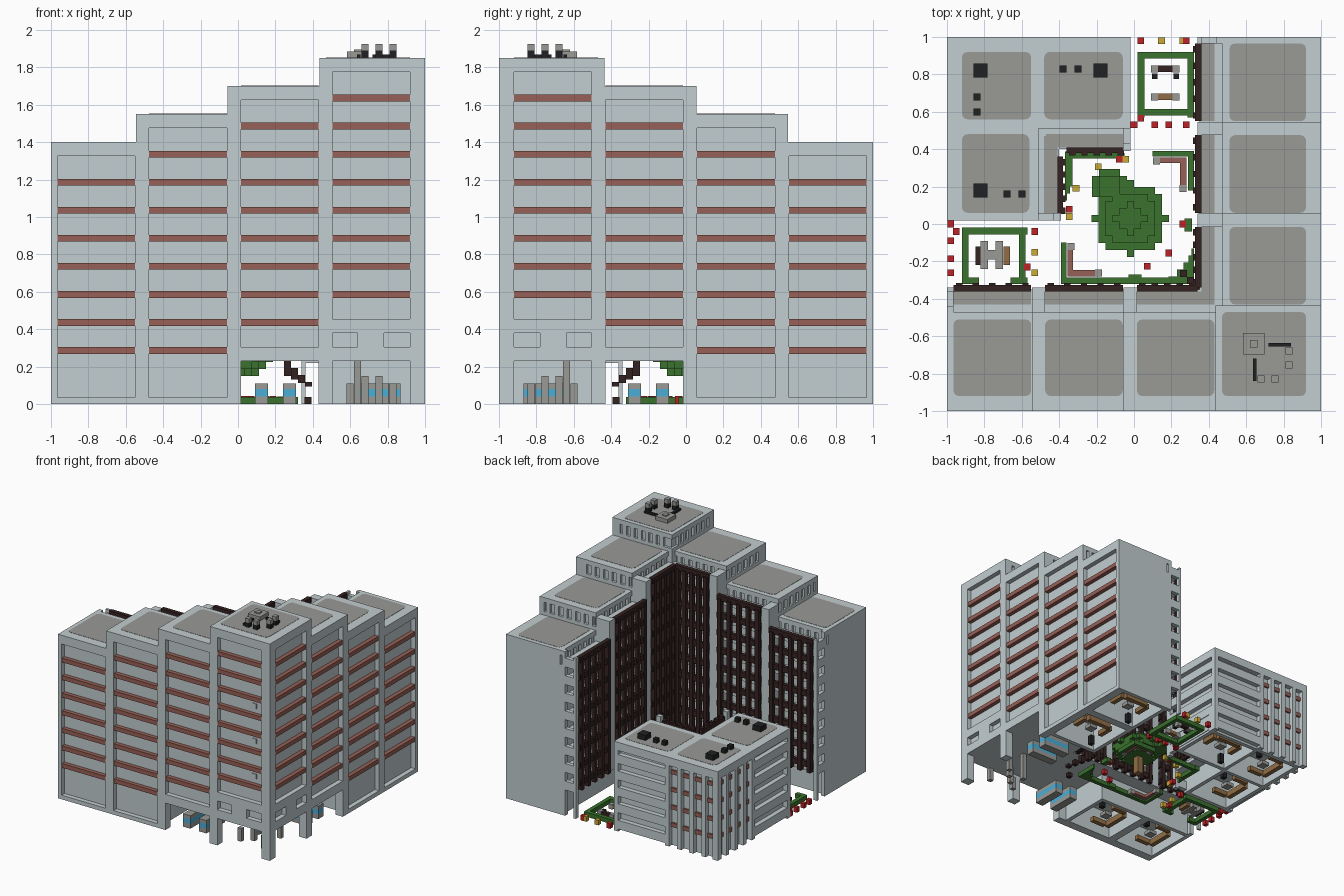
import bpy, bmesh, math

cube = bpy.data.objects.get("Cube")
if cube:
    bpy.data.objects.remove(cube)

COLORS = {
    "concrete": (.54, .61, .63), "roof_grey": (.32, .32, .305),
    "balcony_brown": (.31, .12, .095), "dark_timber": (.036, .016, .016),
    "leaf_green": (.043, .17, .027), "flower_red": (.5, .016, .02),
    "flower_yellow": (.6, .41, .035), "tan_wood": (.28, .155, .06),
    "glass_blue": (.07, .42, .68), "black_metal": (.014, .015, .016)}
mats = {}
for name, rgb in COLORS.items():
    m = bpy.data.materials.new(name)
    m.use_nodes = True
    m.diffuse_color = (*rgb, 1)
    m.node_tree.nodes["Principled BSDF"].inputs["Base Color"].default_value = (*rgb, 1)
    mats[name] = m
WALL, GREY, BROWN, DARK, GREEN, RED, YELLOW, TAN, BLUE, BLACK = COLORS
parts = {}


def add_box(part, mat, x0, x1, y0, y1, z0, z1, rounded):
    bm = parts.setdefault((part, mat), bmesh.new())
    verts = bmesh.ops.create_cube(bm, size=1)["verts"]
    for v in verts:
        v.co = ((x0 + x1) / 2 + v.co.x * (x1 - x0), (y0 + y1) / 2 + v.co.y * (y1 - y0),
                (z0 + z1) / 2 + v.co.z * (z1 - z0))
    if rounded:
        edges = {e for v in verts for e in v.link_edges
                 if abs(e.verts[0].co.z - e.verts[1].co.z) > 1e-4}
        bmesh.ops.bevel(bm, geom=list(edges), offset=rounded, segments=3,
                        profile=.5, affect='EDGES')


def box(part, mat, x0, x1, y0, y1, z0, z1, twin=True, rounded=0):
    """Box, plus its reflection across the site diagonal when twin is set."""
    add_box(part, mat, x0, x1, y0, y1, z0, z1, rounded)
    if twin:
        add_box("twin_" + part, mat, -y1, -y0, -x1, -x0, z0, z1, rounded)


def block(part, mat, x, y, size, z0, z1, twin=True):
    h = size / 2
    box(part, mat, x - h, x + h, y - h, y + h, z0, z1, twin)


def pad(part, x0, x1, y0, y1, z, twin, rounded=.03):
    box(part, GREY, x0, x1, y0, y1, z, z + .002, twin, rounded)


STEP, BACK, EDGE, BASE, U = .15, -.47, -.34, .23, .0375
floor_z = lambda k: BASE + STEP * k

# stepped towers: front wing, reflected into the right wing
starts = [-1, -.545, -.055, .435, 1]
for i in range(4):
    x0, x1 = starts[i:i + 2]
    left = -.965 + .49 * i
    right = left + .415
    top = 1.4 + STEP * i
    band = top - .12
    corner = i == 3
    rear = -.435 if corner else BACK
    inset = x0 + .02 if i else x0
    body_end = .96 if corner else x1
    box("tower_body", WALL, x0, body_end, -.96, rear, BASE, band, not corner)
    box("clerestory_body", WALL, inset, body_end, -.96, rear - .02, band, top, not corner)
    # facade frame around the recessed panel
    leg = -.96 if i < 2 else -.93
    box("facade_column", WALL, x0, left, -1, leg, 0, top)
    box("facade_column", WALL, right, x1, -1, leg, 0, top)
    box("facade_cornice", WALL, x0, x1, -1, -.96, top - .075, top)
    sill = 0 if i < 2 else BASE
    box("facade_sill", WALL, x0, x1, -1, -.96, sill, .035 if i < 2 else .305)
    if corner:
        box("facade_sill", WALL, x0, x1, -1, -.96, .38, .455)
        box("lintel_pier", WALL, .64, .78, -1, -.96, .3, .39)
    # balcony bars
    for k in range(7 if i == 0 else 8):
        z = .285 + STEP * (k + max(0, i - 1))
        box("balcony_bar", BROWN, left, right, -.995, -.955, z - .017, z + .019)
    # roof pad and clerestory piers, flush with the walls below
    pad("roof_pad", -BACK if corner else left, right, -.92, BACK if corner else -.51,
        top, not corner)
    for k in range(6):
        x = left + .03 + .07 * k
        box("clerestory_pier", WALL, x - .018, x + .018, rear - .02, rear, band, top)
        y = -.92 + .08 * k
        if 0 < i < 3:
            box("side_pier", WALL, x0, inset, y - .018, y + .018, band, top)
    box("clerestory_head", WALL, x0, x1, rear - .02, rear, top - .04, top)
    if 0 < i < 3:
        box("side_head", WALL, x0, inset, -.96, rear, top - .04, top)
    if corner:
        continue
    # courtyard galleries with timber lattice
    end = min(right, -EDGE)
    for k in range(i + 8):
        z = floor_z(k)
        box("gallery_slab", WALL, x0, x1, BACK, EDGE - .01, z, z + .03)
        box("gallery_rail", DARK, left, end, EDGE - .02, EDGE + .015, z + .04, z + .085)
        if i == 0:
            box("gallery_end_wall", WALL, x0, left, BACK, EDGE, z - .01, z + .065)
    for k in range(5):
        x = left + .03 + k * (end - left - .06) / 4
        box("gallery_post", DARK, x - .017, x + .017, EDGE - .01, EDGE + .025, BASE, top - .06)
    pad("terrace_pad", left, right, -.43, EDGE - .02, top - .09, True, 0)
    if i:
        box("gallery_fin", WALL, x0, left, BACK, EDGE, BASE, top - .04)
    else:
        box("gallery_end_post", WALL, x0, left, EDGE - .02, EDGE, 0, top - .03)
        box("gallery_end_post", WALL, x0, left, BACK, BACK + .03, 0, top)
    # ground floor rooms
    if i < 2:
        box("room_wall", WALL, x0, x1, -.96, -.925, 0, BASE)
        box("room_wall", WALL, x0, x1, BACK - .035, BACK, 0, BASE)
        box("room_wall", WALL, x0, x0 + .035, -.96, BACK, 0, BASE)
        box("room_wall", WALL, x1 - .035, x1, -.96, BACK, 0, BASE)

# small windows on the corner tower
for k in range(3):
    z = .665 + .3 * k
    box("small_window", WALL, .81, .85, -.968, -.958, z - .02, z + .02, False)

# corner roof hatch and vents
block("roof_hatch", GREY, .64, -.64, .115, 1.85, 1.885, False)
block("hatch_lid", GREY, .64, -.64, .04, 1.88, 1.895, False)
for k in range(2):
    x = .68 + .075 * k
    block("vent_base", BLACK, x, -.83, U, 1.85, 1.89)
    block("vent_cap", GREY, x, -.83, U, 1.89, 1.925)
box("roof_pipe", BLACK, .635, .655, -.84, -.72, 1.85, 1.87)

# open passage: reception counters, lobby pillars
for x in (.09, .24):
    box("counter_base", GREY, x, x + .07, -.87, -.62, 0, .04)
    box("counter_glass", BLUE, x, x + .07, -.87, -.62, .04, .08)
    box("counter_top", GREY, x, x + .07, -.87, -.62, .08, .11)
for x, y, h in ((.64, -.64, BASE), (.83, -.83, .11)):
    block("lobby_pillar", GREY, x, y, U, 0, h, False)
block("lobby_pillar", GREY, .6, -.82, U, 0, .11)
block("lobby_pillar", GREY, .68, -.755, U, 0, .15)

# low block, L-shaped around the courtyard
TOP = .76
box("low_body", WALL, -.96, -.51, .06, .96, BASE, TOP)
box("low_cornice", WALL, -1, -.02, .96, 1, TOP - .07, TOP)
box("low_cornice", WALL, -.06, -.02, .51, 1, TOP - .07, TOP)
box("low_column", WALL, -.06, -.02, .96, 1, 0, TOP)
box("low_column", WALL, -.06, -.02, .39, .43, 0, TOP)
box("low_room_wall", WALL, -.96, -.02, .925, .96, 0, BASE)
box("low_room_wall", WALL, -.06, -.025, .51, .96, 0, BASE)
box("low_room_wall", WALL, -.51, -.06, .51, .545, 0, BASE)
box("low_room_wall", WALL, -.53, -.5, .51, .96, 0, BASE)
for k in range(5):
    x = -1 + .115 * k
    box("low_fin", WALL, x, x + .04, .95, 1, 0, TOP)
    z = .02 + .14 * k
    box("low_parapet", WALL, -.5, -.02, .96, 1, z, z + .075)
    box("low_side_parapet", WALL, -.06, -.02, .43, 1, z, z + .075)
    for row in range(4 if k < 4 else 0):
        h = .16 + STEP * row
        box("low_window_panel", BROWN, x + .04, x + .115, .95, .975, h, h + .035)
for k in range(4):
    z = floor_z(k) - .04
    box("low_gallery_slab", WALL, -.51, -.02, .4, .51, z - .03, z)
    box("low_gallery_rail", DARK, -.36, -.06, .38, .41, z + .02, z + .075)
for k in range(5):
    x = -.33 + .065 * k
    box("low_gallery_post", DARK, x - .017, x + .017, .365, .4, BASE, TOP - .04)
pad("low_terrace_pad", -.47, -.06, .41, .48, .64, True, 0)
pad("low_roof_pad", -.92, -.55, .56, .92, TOP, False)
pad("low_roof_pad", -.48, -.06, .56, .92, TOP, True)
for x, y in ((-.82, .82), (-.18, .82), (-.82, .18)):
    block("roof_unit", BLACK, x, y, .075, TOP, TOP + .045, False)
for x, y in ((-.84, .68), (-.84, .6), (-.38, .83), (-.3, .83), (-.68, .16), (-.6, .16)):
    block("small_roof_unit", BLACK, x, y, U, TOP, TOP + U, False)


# ground floor furniture
def furniture(x, y, twin=True):
    box("sofa", TAN, x - .13, x - .09, y - .12, y + .1, .02, .07, twin)
    for s in (-1, 1):
        box("desk", TAN, x - .09, x + .04, y + s * .13 - .02, y + s * .13 + .02, .03, .07, twin)
    block("low_table", GREY, x, y, .07, .03, .06, twin)
    block("cabinet", BLACK, x + .15, y + .13, U, 0, .08, twin)


for x, y in ((-.77, -.71), (-.3, -.71), (-.75, .29)):
    furniture(x, y)
furniture(-.75, .74, False)


# courtyard tree: voxel crowns in stepped layers
def crown(cx, cy, radii, z):
    for layer, r in enumerate(radii):
        for j in range(-5, 6):
            y = j * U
            if abs(y) < r:
                w = U * (math.floor(math.sqrt(r * r - y * y) / U) + .5)
                box("tree_crown", GREEN, cx - w, cx + w, cy + y - U / 2, cy + y + U / 2,
                    z + U * layer, z + U * (layer + 1), False)


block("tree_trunk", TAN, -.02, .03, U * 1.5, 0, U * 5, False)
crown(-.02, .03, (.12, .17, .19, .14, .08), U * 4)
crown(-.13, .2, (.08, .1, .06), U * 5)

# courtyard hedges following a round lawn, with benches
for k in range(7):
    y = .055 + U * k
    inner = math.sqrt(.335 ** 2 - y * y)
    if inner < .32:
        box("corner_hedge", GREEN, inner, .32, -y - U, -y, 0, U, False)
    y += .07
    inner = math.sqrt(.38 ** 2 - y * y)
    box("corner_hedge", GREEN, -.37, min(-inner, -.33), y, y + U, 0, U, False)
box("corner_hedge", GREEN, -.36, -.05, .35, .38, 0, U, False)
box("edge_hedge", GREEN, .1, .32, .36, .39, 0, U)
box("edge_hedge", GREEN, .29, .32, .18, .39, 0, U)
box("edge_hedge", GREEN, -.36, .32, -.32, -.285, 0, U, False)
box("side_hedge", GREEN, .27, .31, -.04, .03, 0, U)
box("court_bench", BROWN, .14, .28, .325, .355, .01, U)
box("court_bench", BROWN, .245, .28, .2, .34, .01, U)
block("bench_end", GREY, .12, .337, U, 0, .04)
block("bench_end", GREY, .262, .19, U, 0, .04)
for k in range(4):
    d = .265 + U * k
    block("trellis", DARK, d, -d, U, .15 - U * k / 2, BASE - U * k, False)
block("trellis_foot", DARK, .375, -.375, U, 0, U, False)

# garden strips: hedge frames
for x in (.02, .285):
    box("garden_hedge", GREEN, x, x + .035, .57, .92, 0, U, x < .1)
for x in (.57, .83):
    box("west_hedge", GREEN, -x - .09, -x, -.32, -.285, 0, U, False)
box("garden_hedge", GREEN, .285, .32, .57, .92, 0, U, False)
box("garden_hedge", GREEN, .02, .32, .885, .92, 0, U)
box("garden_hedge", GREEN, .02, .32, .58, .615, 0, U)

# garden seats
for y, mat in ((.68, TAN), (.83, DARK)):
    box("garden_seat", mat, .12, .22, y - .018, y + .018, .01, U)
    for x in (.11, .225):
        block("seat_end", GREY, x, y, U, 0, .04, False)
        block("seat_foot", BLACK, x, .79, .03, 0, .03, False)
for x in (-.8, -.72):
    box("stone_bench", GREY, x - .02, x + .02, -.24, -.09, 0, .04, False)
box("stone_bench", GREY, -.8, -.72, -.19, -.14, 0, .04, False)

# flowers
red = [(x, .53) for x in (0, .11, .187, .28)] + [(-.98, -y) for y in (0, .09, .185, .26)]
red += [(.035, .98), (.28, .98), (.035, .565), (-.53, -.04), (-.57, -.23), (-.95, -.04),
        (-.08, .345), (-.345, .08), (.26, 0), (.07, -.225), (.185, -.155)]
yellow = [(.147, .98), (.26, .98), (-.53, -.15), (-.53, -.26),
          (-.045, .345), (-.19, .305), (-.31, .19), (-.345, .04)]
for mat, spots in ((RED, red), (YELLOW, yellow)):
    for x, y in spots:
        block("flower", mat, x, y, .035, 0, .042, False)

# turn the collected parts into objects
for (part, mat), bm in parts.items():
    mesh = bpy.data.meshes.new(part)
    bm.to_mesh(mesh)
    bm.free()
    mesh.materials.append(mats[mat])
    bpy.context.scene.collection.objects.link(bpy.data.objects.new(part, mesh))
